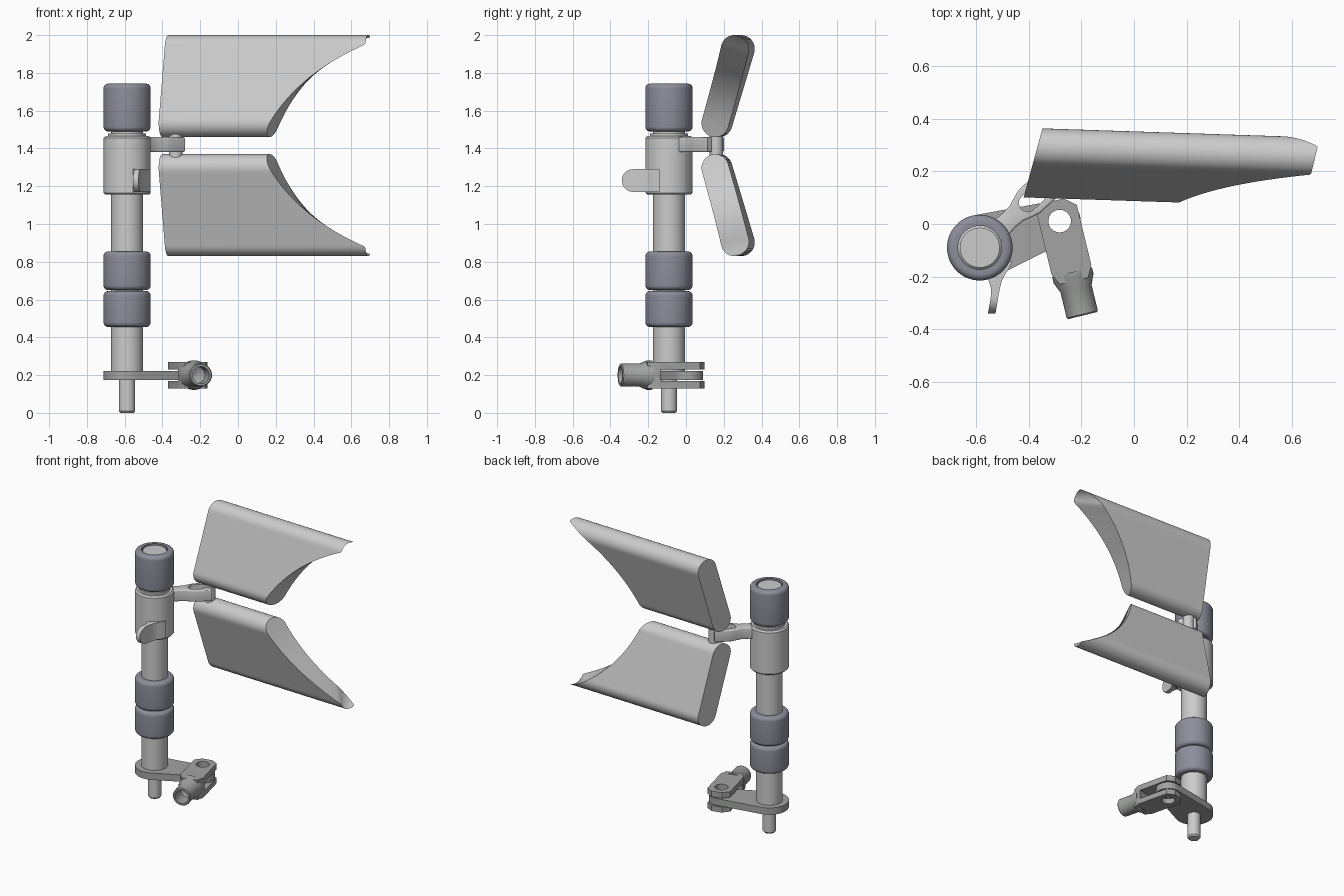
import bpy, bmesh, math
from mathutils import Vector, Matrix
from mathutils.geometry import interpolate_bezier

if "Cube" in bpy.data.objects:
    bpy.data.objects.remove(bpy.data.objects["Cube"])

SX, SY = -0.587, -0.09          # shaft axis


def material(name, col):
    m = bpy.data.materials.new(name)
    m.diffuse_color = (*col, 1)
    m.use_nodes = True
    m.node_tree.nodes["Principled BSDF"].inputs["Base Color"].default_value = m.diffuse_color
    return m


DARK = material("dark_collar", (0.27, 0.27, 0.33))
STEEL = material("steel_linkage", (0.36, 0.37, 0.36))


def finish(name, bm, mat=None, angle=35):
    bmesh.ops.remove_doubles(bm, verts=bm.verts, dist=1e-5)
    bmesh.ops.recalc_face_normals(bm, faces=bm.faces)
    me = bpy.data.meshes.new(name)
    bm.to_mesh(me)
    bm.free()
    ob = bpy.data.objects.new(name, me)
    bpy.context.collection.objects.link(ob)
    if mat:
        me.materials.append(mat)
    smooth(ob, angle)
    return ob


def smooth(ob, angle=35):
    bpy.ops.object.select_all(action='DESELECT')
    ob.select_set(True)
    bpy.context.view_layer.objects.active = ob
    bpy.ops.object.shade_smooth_by_angle(angle=math.radians(angle))


def revolve(name, prof, mat=None, matrix=None, n=48, closed=False):
    """Lathe (radius, height) points about the local z axis."""
    bm = bmesh.new()
    rings = [[bm.verts.new((r * math.cos(2 * math.pi * k / n), r * math.sin(2 * math.pi * k / n), z))
              for k in range(n)] for r, z in prof]
    pairs = list(zip(rings, rings[1:] + rings[:1])) if closed else list(zip(rings, rings[1:]))
    for a, b in pairs:
        for k in range(n):
            bm.faces.new((a[k], a[(k + 1) % n], b[(k + 1) % n], b[k]))
    if not closed:
        bm.faces.new(rings[0][::-1])
        bm.faces.new(rings[-1])
    bm.transform(matrix or Matrix.Translation((SX, SY, 0)))
    return finish(name, bm, mat)


def extrude(name, pts, z0, z1, mat=None, bevel=0):
    bm = bmesh.new()
    f = bm.faces.new([bm.verts.new((x, y, z0)) for x, y in pts])
    r = bmesh.ops.extrude_face_region(bm, geom=[f])
    bmesh.ops.translate(bm, vec=(0, 0, z1 - z0), verts=[v for v in r['geom'] if isinstance(v, bmesh.types.BMVert)])
    if bevel:
        es = [e for e in bm.edges if abs(e.verts[0].co.z - e.verts[1].co.z) < 1e-6]
        bmesh.ops.bevel(bm, geom=es, offset=bevel, segments=3, profile=0.5, affect='EDGES')
    return finish(name, bm, mat)


def cut(ob, cutter):
    m = ob.modifiers.new("cut", 'BOOLEAN')
    m.operation, m.object, m.solver = 'DIFFERENCE', cutter, 'EXACT'
    bpy.context.view_layer.objects.active = ob
    bpy.ops.object.modifier_apply(modifier=m.name)
    bpy.data.objects.remove(cutter)
    smooth(ob)


def circle(cx, cy, r, a0=0, a1=360, n=32):
    return [(cx + r * math.cos(math.radians(a0 + (a1 - a0) * i / n)),
             cy + r * math.sin(math.radians(a0 + (a1 - a0) * i / n))) for i in range(n + (abs(a1 - a0) < 360))]


def place(pts, ox, oy, ang):
    """Map (along, across) points onto a heading in plan."""
    c, s = math.cos(ang), math.sin(ang)
    return [(ox + a * c - b * s, oy + a * s + b * c) for a, b in pts]


# Shaft with thin bottom pin
revolve("shaft", [(.035, 0), (.043, .01), (.043, .18), (.085, .18), (.085, 1.70),
                  (.076, 1.71), (.076, 1.735)])


# Dark collars with rounded rims
def collar(name, z0, z1):
    R, c = .125, .025
    arc = [(R - c + c * math.cos(math.radians(a)), c * math.sin(math.radians(a))) for a in range(0, 91, 15)]
    prof = [(.083, z0)] + [(r, z0 + c - h) for r, h in arc[::-1]] + [(r, z1 - c + h) for r, h in arc] + [(.083, z1)]
    revolve(name, prof, DARK, closed=True)


for nm, a, b in (("lower_collar", .455, .645), ("middle_collar", .65, .855), ("top_collar", 1.49, 1.743)):
    collar(nm, a, b)

# Bearing sleeve
revolve("sleeve", [(.08, 1.155), (.115, 1.155), (.125, 1.165), (.125, 1.455), (.115, 1.465),
                   (.1, 1.465), (.1, 1.48), (.08, 1.48)], closed=True)

# Flared lever on the sleeve, rounded at the tip
bm = bmesh.new()
left = [(-.14, -.585), (-.19, -.562), (-.215, -.553), (-.25, -.543), (-.285, -.546), (-.345, -.557)]
right = [(-.14, -.463), (-.17, -.475), (-.19, -.49), (-.215, -.503), (-.25, -.512), (-.345, -.528)]


def look(tab, y):
    for (ya, xa), (yb, xb) in zip(tab, tab[1:]):
        if y >= yb:
            break
    return xa + (xb - xa) * (y - ya) / (yb - ya)


ys = [-.14 - .14 * i / 8 for i in range(8)] + [-.28 - .06 * math.sin(math.pi / 2 * i / 10) for i in range(11)]
rows = []
for y in ys:
    h = .06 if y > -.28 else max(.002, math.sqrt(max(0, .06 ** 2 - (y + .28) ** 2)))
    rows.append([bm.verts.new(p) for p in ((look(left, y), y, 1.23 - h), (look(right, y), y, 1.23 - h),
                                           (look(right, y), y, 1.23 + h), (look(left, y), y, 1.23 + h))])
for a, b in zip(rows, rows[1:]):
    for k in range(4):
        bm.faces.new((a[k], a[(k + 1) % 4], b[(k + 1) % 4], b[k]))
bm.faces.new(rows[0])
bm.faces.new(rows[-1])
finish("sleeve_lever", bm)

# Slotted arm that carries the blades
ANG = math.atan2(.68, .73)
side = [(.08, .042), (.15, .036), (.19, .038), (.23, .052), (.26, .06), (.362, .06)]
arm = extrude("blade_arm", place([(a, -b) for a, b in side] + side[::-1], SX, SY, ANG), 1.38, 1.46, bevel=.008)
slot = circle(.25, 0, .034, 90, 270, 16) + circle(.295, 0, .034, -90, 90, 16)
cut(arm, extrude("slot_cutter", place(slot, SX, SY, ANG), 1.3, 1.6))
extrude("blade_pin", circle(-.33, .16, .036), 1.33, 1.50)

# Crank plate at the foot
PX, PY = -.283, .011
CA = math.atan2(PY - SY, PX - SX)
D = math.hypot(PX - SX, PY - SY)
off = math.degrees(math.acos((.125 - .08) / D))
plate = extrude("crank_plate", place(circle(0, 0, .125, off, 360 - off, 40) + circle(D, 0, .08, -off, off, 24),
                                     SX, SY, CA), .175, .223, STEEL)
cut(plate, extrude("hole_cutter", circle(PX, PY, .043), .1, .3))

# Clevis fork with tubular socket
FA = math.atan2(-.97, .235)
prof = [(-.08, -.035), (-.045, -.078), (.19, -.078), (.235, -.055), (.235, .055), (.19, .078), (-.045, .078), (-.08, .035)]
fork = extrude("clevis_fork", place(prof, PX, PY, FA), .13, .27, STEEL)
cut(fork, extrude("fork_slot_cutter", place([(-.2, -.2), (.17, -.2), (.17, .2), (-.2, .2)], PX, PY, FA), .168, .23))
cut(fork, extrude("pivot_cutter", circle(PX, PY, .043), .05, .35))
axis = Vector((math.cos(FA), math.sin(FA), 0))
M = Matrix.Translation((PX, PY, .2)) @ axis.to_track_quat('Z', 'Y').to_matrix().to_4x4()
revolve("clevis_socket", [(.078, .2), (.078, .225), (.061, .265), (.061, .365), (.056, .37),
                          (.045, .37), (.045, .27), (.01, .25)], STEEL, M)

# Blades: rounded slab with a swept concave end
B = [Vector(p) for p in ((.15, 0, 1.44), (.25, 0, 1.70), (.45, 0, 1.88), (.76, 0, 2.01))]
CURVE = interpolate_bezier(*B, 80)


def end_x(z):
    for a, b in zip(CURVE, CURVE[1:]):
        if z <= b.z:
            break
    return a.x + (b.x - a.x) * (z - a.z) / (b.z - a.z)


def blade(name, flip):
    bm = bmesh.new()
    c0, c1, r = Vector((.173, 1.533)), Vector((.292, 1.927)), .073
    u = (c1 - c0).normalized()
    n = Vector((u.y, -u.x))
    L = (c1 - c0).length
    stations = [(-r * math.cos(t), r * math.sin(t)) for t in (math.pi / 2 * i / 12 for i in range(12))]
    stations += [(L * i / 36, r) for i in range(37)]
    stations += [(L + r * math.sin(t), r * math.cos(t)) for t in (math.pi / 2 * i / 12 for i in range(1, 13))]

    def vert(s, v, tip):
        y, z = c0 + u * s + n * v
        x = min(end_x(z - .6 * v) + .7 * v, .62 + .24 * y) if tip else -.447 + .27 * y
        return bm.verts.new((x, y - .033 * (x + .38), 2.83 - z if flip else z))

    rows = [[vert(s, -w, 0), vert(s, w, 0), vert(s, w, 1), vert(s, -w, 1)] for s, w in stations]
    for a, b in zip(rows, rows[1:]):
        for k in range(4):
            bm.faces.new((a[k], a[(k + 1) % 4], b[(k + 1) % 4], b[k]))
    finish(name, bm)


blade("upper_blade", False)
blade("lower_blade", True)
